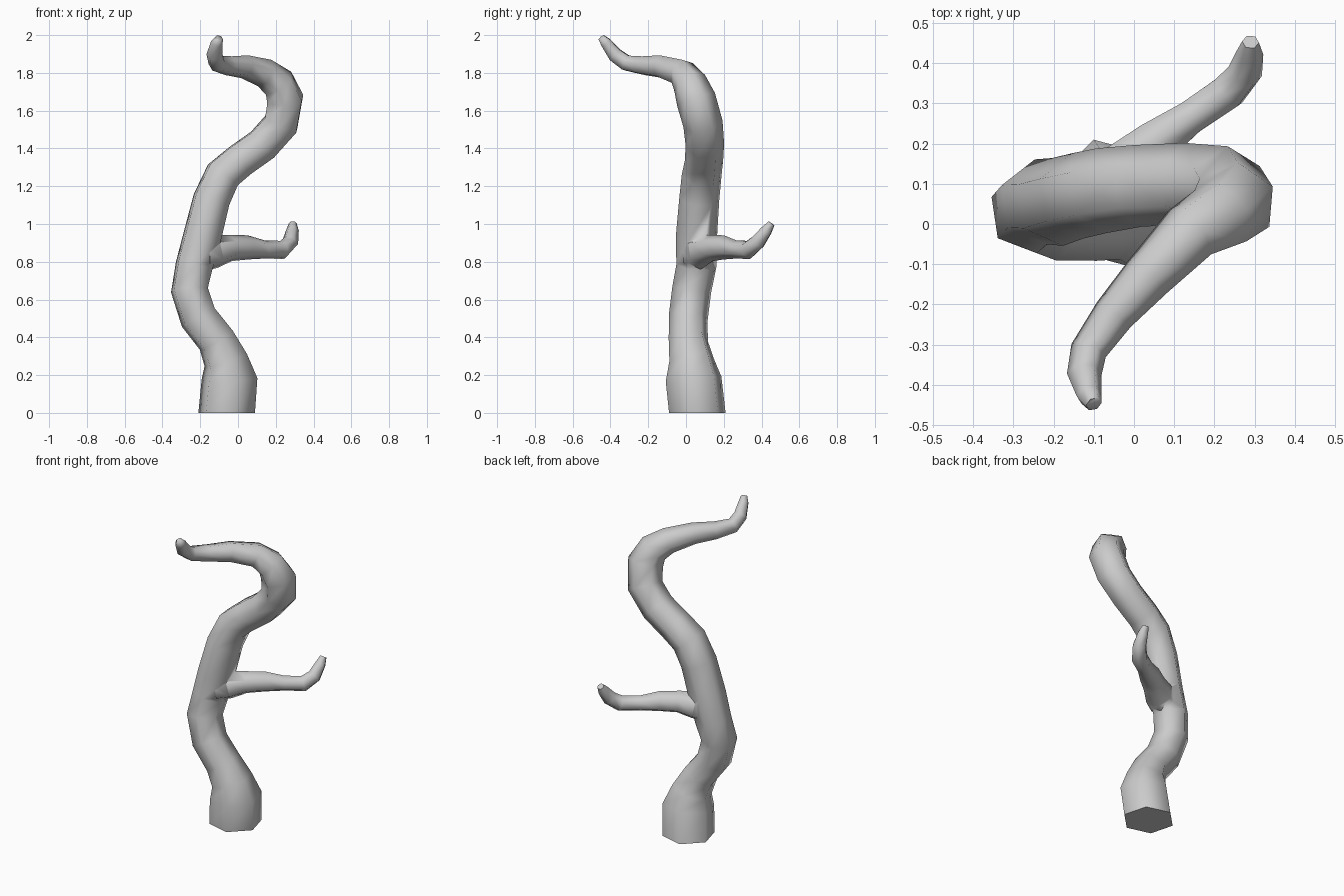
import bpy, bmesh, math
from mathutils import Vector

if "Cube" in bpy.data.objects:
    bpy.data.objects.remove(bpy.data.objects["Cube"])

SIDES = 6


def limb(name, path, first_dir, spoke):
    """Sweep a tapering hexagon along (x, y, z, radius) points."""
    pts = [Vector(p[:3]) for p in path]
    bm = bmesh.new()
    prev, u, rings = Vector(first_dir).normalized(), Vector(spoke).normalized(), []
    for i, p in enumerate(pts):
        if i == 0:
            t = prev.copy()
        elif i == len(pts) - 1:
            t = (p - pts[i - 1]).normalized()
        else:
            t = ((p - pts[i - 1]).normalized() + (pts[i + 1] - p).normalized()).normalized()
        u = prev.rotation_difference(t) @ u
        u = (u - t * u.dot(t)).normalized()
        v, prev = t.cross(u), t
        ring = []
        for k in range(SIDES):
            a = 2 * math.pi * k / SIDES
            ring.append(bm.verts.new(p + (u * math.cos(a) + v * math.sin(a)) * path[i][3]))
        rings.append(ring)
    for a, b in zip(rings, rings[1:]):
        for k in range(SIDES):
            n = (k + 1) % SIDES
            bm.faces.new((a[k], a[n], b[n], b[k]))
    bm.faces.new(rings[0][::-1])
    bm.faces.new(rings[-1])
    bmesh.ops.recalc_face_normals(bm, faces=bm.faces)
    me = bpy.data.meshes.new(name)
    bm.to_mesh(me)
    bm.free()
    ob = bpy.data.objects.new(name, me)
    bpy.context.collection.objects.link(ob)
    bpy.ops.object.select_all(action='DESELECT')
    ob.select_set(True)
    bpy.context.view_layer.objects.active = ob
    bpy.ops.object.shade_smooth_by_angle(angle=math.radians(75))
    return ob


# Winding trunk from the base to the curled tip
trunk = limb("trunk", [
    (-.06, .06, 0, .155), (-.045, .04, .18, .153), (-.065, .03, .28, .122),
    (-.115, .012, .385, .106), (-.21, .012, .505, .105), (-.257, .03, .65, .105),
    (-.232, .055, .78, .107), (-.19, .055, .93, .11), (-.14, .07, 1.13, .107),
    (-.08, .083, 1.26, .106), (.01, .095, 1.335, .102), (.13, .10, 1.42, .102),
    (.228, .09, 1.53, .105), (.25, .053, 1.66, .106), (.215, .02, 1.745, .092),
    (.14, -.02, 1.80, .078), (.035, -.13, 1.833, .064), (-.05, -.225, 1.838, .053),
    (-.113, -.315, 1.852, .046), (-.124, -.375, 1.895, .043), (-.112, -.425, 1.96, .032),
    (-.1, -.448, 1.985, .021)], (0, 0, 1), (1, 1, 0))

# Side branch with an upturned tip
branch = limb("side_branch", [
    (-.19, .05, .84, .09), (-.12, .085, .855, .088), (-.04, .135, .873, .07),
    (.05, .2, .876, .064), (.14, .265, .865, .048), (.235, .33, .863, .05),
    (.277, .38, .905, .044), (.288, .425, .965, .034),
    (.29, .453, 1.003, .021)], (.85, .5, .1), (0, 0, 1))

# Merge the branch into the trunk
union = trunk.modifiers.new("join_branch", 'BOOLEAN')
union.operation = 'UNION'
union.solver = 'EXACT'
union.object = branch
bpy.context.view_layer.objects.active = trunk
bpy.ops.object.modifier_apply(modifier=union.name)
bpy.data.objects.remove(branch)
